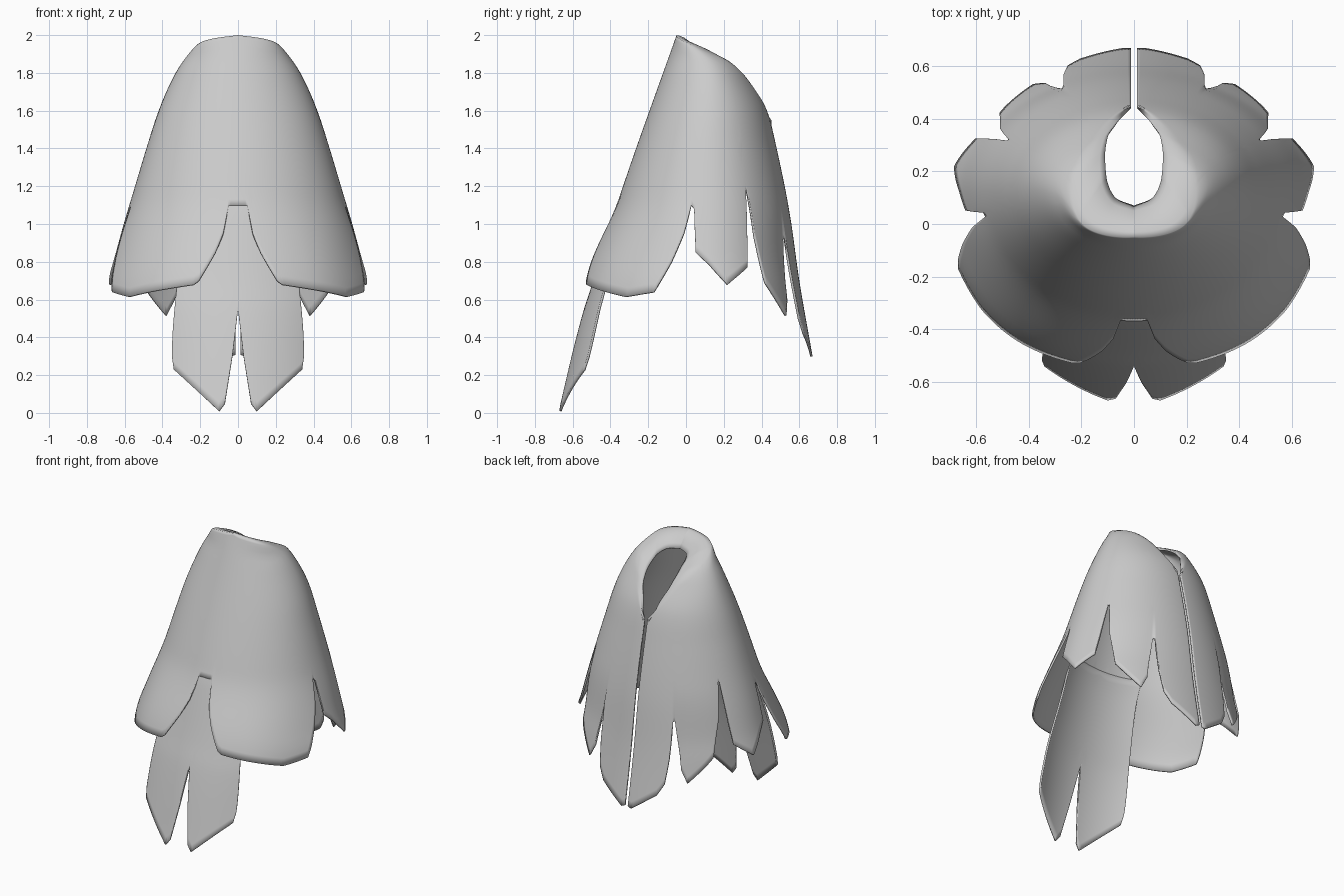
import bpy
from math import sin, cos, asin, radians
from mathutils import Vector

cube = bpy.data.objects.get("Cube")
if cube:
    bpy.data.objects.remove(cube)

cloth = bpy.data.materials.new("light grey cloth")
cloth.use_nodes = True
GREY = (0.6, 0.6, 0.6, 1)
cloth.diffuse_color = GREY
bsdf = cloth.node_tree.nodes["Principled BSDF"]
bsdf.inputs["Base Color"].default_value = GREY
bsdf.inputs["Roughness"].default_value = 0.8


def smoothstep(t):
    t = max(0.0, min(1.0, t))
    return t * t * (3 - 2 * t)


def linear(table, v):
    """Straight interpolation through ascending (key, value) pairs."""
    for (a, p), (b, q) in zip(table, table[1:]):
        if v <= b:
            return p + (q - p) * max(0.0, v - a) / (b - a)
    return table[-1][1]


def curve(table, v):
    """Smooth monotone interpolation through ascending (key, value) pairs."""
    v = max(table[0][0], min(table[-1][0], v))
    slopes = [(q - p) / (b - a) for (a, p), (b, q) in zip(table, table[1:])]
    tangents = [slopes[0]]
    for s, t in zip(slopes, slopes[1:]):
        tangents.append(2 * s * t / (s + t) if s * t > 0 else 0.0)
    tangents.append(slopes[-1])
    for i, ((a, p), (b, q)) in enumerate(zip(table, table[1:])):
        if v <= b:
            h = b - a
            t = (v - a) / h
            return (p + (q - p) * t * t * (3 - 2 * t)
                    + h * tangents[i] * t * (1 - t) ** 2
                    - h * tangents[i + 1] * t * t * (1 - t))


# Outline of the cloak by height: half width, front, back and widest line
WIDTH = [(0, .78), (.3, .74), (.65, .705), (.8, .66), (1, .605), (1.2, .545), (1.4, .485),
         (1.6, .42), (1.8, .33), (1.92, .245), (1.97, .19), (2, .13)]
FRONT = [(0, -.68), (.55, -.54), (.67, -.5), (1.15, -.35), (2, -.05)]
BACK = [(.3, .67), (.7, .6), (1.05, .55), (1.4, .48), (1.6, .43), (1.76, .35), (1.86, .28),
        (1.95, .1), (2, 0)]
MIDDLE = [(0, .12), (1.4, .12), (1.7, .13), (1.86, .11), (1.95, .03), (2, -.02)]

# Neck opening by angle from the front: fold height, and inner edge
CREST = [(0, 2), (45, 1.985), (90, 1.95), (120, 1.89), (145, 1.8), (165, 1.68), (180, 1.55)]
NECK_X = [(0, 0), (45, .07), (90, .105), (120, .11), (145, .1), (165, .06), (180, .012)]
NECK_Y = [(0, .07), (45, .1), (90, .18), (120, .26), (145, .33), (165, .39), (180, .44)]
NECK_Z = [(0, 1.9), (45, 1.895), (90, 1.87), (120, 1.82), (145, 1.75), (165, 1.65), (180, 1.48)]

# Hem height by angle: four petals on each side, split by narrow slits
HEM = [(0, 1.1), (5, 1.1), (7, .95), (10, .85), (16, .7), (18, .68), (36, .645), (50, .615),
       (64, .64), (71, .8), (76, .95), (79, 1.1), (81, 1.08), (83, .85), (102, .68),
       (116, .77), (119, 1.18), (120, 1.18), (124, .93), (131, .69), (147, .515), (151, .6),
       (154, .92), (155, .92), (160, .5), (164, .42), (178, .3), (180, .31)]

# Hem of the long front panel by distance from the middle
PANEL_HEM = [(0, .55), (.012, .45), (.03, .3), (.07, .05), (.1, .01), (.34, .23), (.35, .3)]


def ring(z, angle):
    """Point on the cloak's surface at a height and an angle from the front."""
    mid = curve(MIDDLE, z)
    c = cos(radians(angle))
    reach = mid - curve(FRONT, z) if c > 0 else curve(BACK, z) - mid
    x = curve(WIDTH, z) * sin(radians(angle)) + .012 * (angle / 180) ** 8
    return Vector((x, mid - reach * c, z))


def cloak_column(angle):
    crest = ring(curve(CREST, angle), angle)
    inner = Vector((curve(NECK_X, angle), curve(NECK_Y, angle), curve(NECK_Z, angle)))
    # Rolled collar from the inner edge up to the fold
    bend = crest.lerp(inner, .5) + Vector((0, 0, (crest.z - inner.z) * .45))
    points = []
    for i in range(6):
        t = i / 6
        points.append(inner * (1 - t) ** 2 + bend * 2 * t * (1 - t) + crest * t * t)
    # Body from the fold to the hem, with the front petals flared outwards
    hem, rows = linear(HEM, angle), 34
    out = Vector((sin(radians(angle)), -cos(radians(angle)), 0))
    if angle < 80:
        flare = .065 - .03 * smoothstep((angle - 30) / 40)
    else:
        flare = -.02 if 120 <= angle <= 154 else 0
    for i in range(rows + 1):
        z = crest.z + (hem - crest.z) * (i / rows) ** 1.2
        points.append(ring(z, angle) + out * flare * smoothstep((1.15 - z) / .45))
    return points


def panel_column(x):
    hem, rows, top = linear(PANEL_HEM, x), 24, 1.16
    points = []
    for i in range(rows + 1):
        z = top + (hem - top) * i / rows
        px = x * (1 - .17 * smoothstep((z - .3) / .8))
        p = ring(z, math_angle(px, z))
        p.y += .004 * smoothstep((z - 1.05) / .1)
        points.append(p)
    return points


def math_angle(x, z):
    return asin(x / curve(WIDTH, z)) * 180 / radians(180)


def make_cloth(name, columns, thickness):
    """Sheet from one half's columns, mirrored and thickened inwards."""
    n = len(columns[0])
    verts = [p for col in columns for p in col]
    faces = []
    for c in range(len(columns) - 1):
        for r in range(n - 1):
            a = c * n + r
            faces.append((a, a + 1, a + n + 1, a + n))
    mesh = bpy.data.meshes.new(name)
    mesh.from_pydata(verts, [], faces)
    mesh.materials.append(cloth)
    mesh.polygons.foreach_set("use_smooth", [True] * len(faces))
    obj = bpy.data.objects.new(name, mesh)
    bpy.context.collection.objects.link(obj)
    mirror = obj.modifiers.new("mirror", 'MIRROR')
    mirror.merge_threshold = .0005
    shell = obj.modifiers.new("thickness", 'SOLIDIFY')
    shell.thickness = thickness
    shell.offset = -1
    return obj


make_cloth("cloak", [cloak_column(a) for a in range(181)], .012)
xs = sorted({i * .01 for i in range(36)} | {.005, .012, .07, .1, .345})
make_cloth("front_panel", [panel_column(x) for x in xs], .012)
